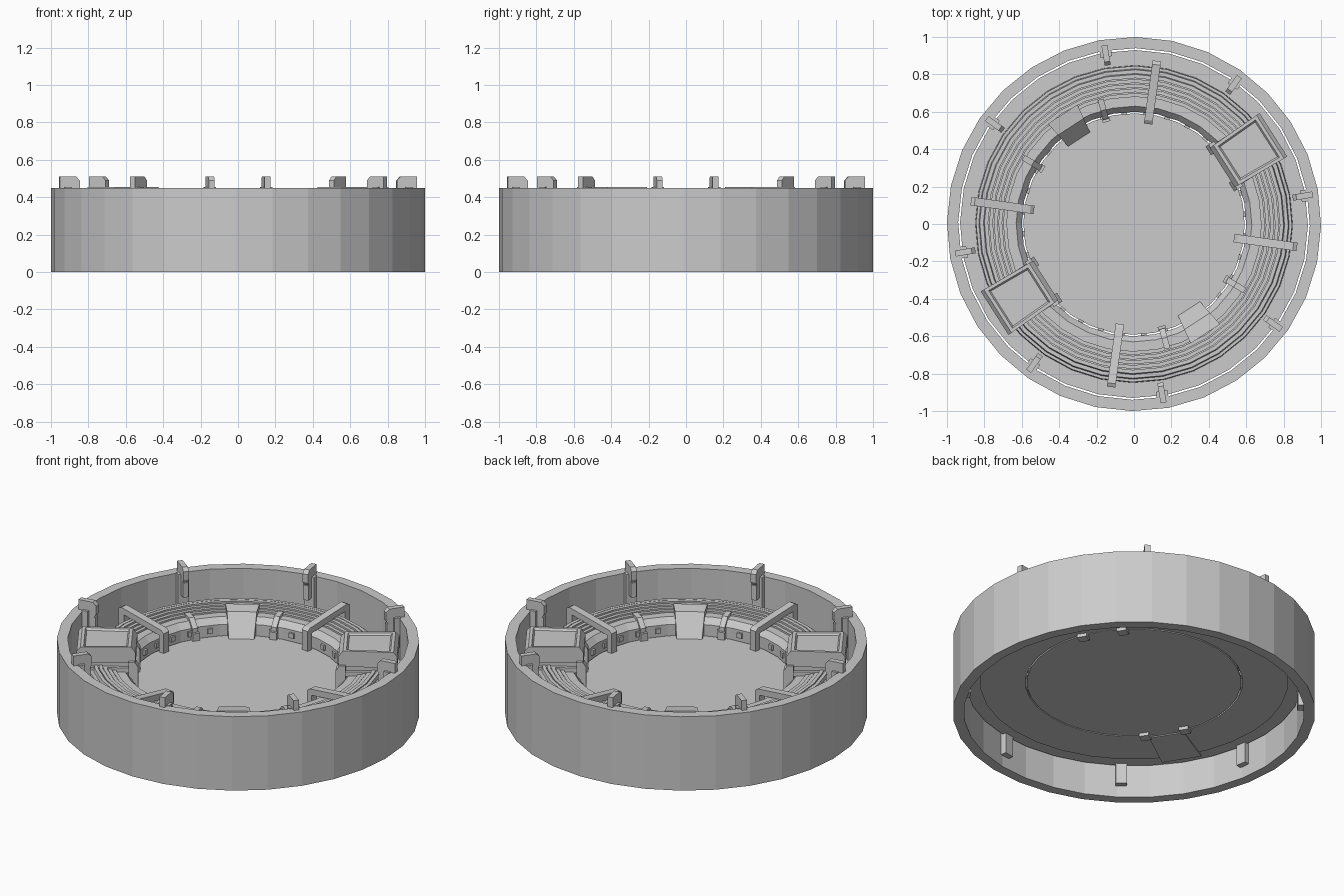
import bpy, bmesh, math
from mathutils import Matrix

cube = bpy.data.objects.get("Cube")
if cube:
    bpy.data.objects.remove(cube, do_unlink=True)

GREY = (0.6, 0.6, 0.6, 1)
grey = bpy.data.materials.new("light_grey")
grey.use_nodes = True
grey.diffuse_color = GREY
grey.node_tree.nodes["Principled BSDF"].inputs["Base Color"].default_value = GREY

SIDES = 32
TURN = math.radians(-0.6)


def finish(name, bm):
    bmesh.ops.recalc_face_normals(bm, faces=bm.faces)
    mesh = bpy.data.meshes.new(name)
    bm.to_mesh(mesh)
    bm.free()
    mesh.materials.append(grey)
    obj = bpy.data.objects.new(name, mesh)
    bpy.context.collection.objects.link(obj)
    return obj


def lathe(name, profile):
    """Sweep a closed (radius, height) outline round the z axis."""
    bm = bmesh.new()
    loops = []
    for i in range(SIDES):
        a = TURN + math.tau * i / SIDES
        loops.append([bm.verts.new((r * math.cos(a), r * math.sin(a), z)) for r, z in profile])
    n = len(profile)
    for i, here in enumerate(loops):
        there = loops[(i + 1) % SIDES]
        for j in range(n):
            k = (j + 1) % n
            bm.faces.new((here[j], there[j], there[k], here[k]))
    return finish(name, bm)


def slab(name, outline, width, angle, shift=0.0, flare=0.0):
    """Extrude a (radius, height) outline sideways and turn it to an angle."""
    bm = bmesh.new()
    first = outline[0][0]
    sides = []
    for s in (-1, 1):
        sides.append([bm.verts.new((r, shift + s * (width / 2 + flare * (r - first)), z)) for r, z in outline])
    n = len(outline)
    bm.faces.new(sides[0])
    bm.faces.new(sides[1])
    for j in range(n):
        k = (j + 1) % n
        bm.faces.new((sides[0][j], sides[0][k], sides[1][k], sides[1][j]))
    bm.transform(Matrix.Rotation(math.radians(angle), 4, "Z"))
    return finish(name, bm)


def block(name, r0, r1, z0, z1, width, angle, shift=0.0):
    return slab(name, [(r0, z0), (r1, z0), (r1, z1), (r0, z1)], width, angle, shift)


# Outer wall and floor
lathe("outer_wall", [(0.94, 0), (1, 0), (1, 0.45), (0.94, 0.45)])
lathe("outer_floor", [(0.84, 0.195), (0.93, 0.195), (0.93, 0.215), (0.84, 0.215)])

bm = bmesh.new()
bmesh.ops.create_cone(bm, cap_ends=True, segments=SIDES, radius1=0.592, radius2=0.592, depth=0.015)
bm.transform(Matrix.Translation((0, 0, 0.197)) @ Matrix.Rotation(TURN, 4, "Z"))
finish("centre_floor", bm)

# Stepped ring, with raised ribs along its top
ring = [(0.85, 0.19), (0.6, 0.19), (0.6, 0.27), (0.63, 0.305), (0.68, 0.305)]
for r, z in ((0.68, 0.315), (0.705, 0.322), (0.73, 0.329), (0.755, 0.336)):
    ring += [(r, z), (r + 0.02, z), (r + 0.02, z - 0.01), (r + 0.025, z - 0.01)]
ring += [(0.78, 0.335), (0.8, 0.335), (0.805, 0.315), (0.825, 0.315), (0.83, 0.29), (0.845, 0.29)]
lathe("stepped_ring", ring)

# Small square studs on the inner face of the ring
for i in range(SIDES):
    block("ring_stud", 0.585, 0.605, 0.225, 0.255, 0.03, math.degrees(TURN) + 360 * (i + 0.5) / SIDES)

# Eight clips along the inside of the wall
for i in range(8):
    a = 9.4 + 45 * i
    slab("clip_hook", [(0.885, 0.4), (0.94, 0.4), (0.94, 0.45), (0.968, 0.45),
                       (0.968, 0.51), (0.88, 0.51), (0.86, 0.49), (0.86, 0.44)], 0.032, a)
    block("clip_leg", 0.905, 0.942, 0.07, 0.455, 0.062, a)
    block("clip_foot", 0.865, 0.91, 0.33, 0.42, 0.032, a)

# Four arched braces across the ring
for i in range(4):
    slab("ring_brace", [(0.54, 0.2), (0.575, 0.2), (0.575, 0.305), (0.84, 0.345), (0.84, 0.2),
                        (0.88, 0.2), (0.88, 0.375), (0.86, 0.385), (0.56, 0.34), (0.54, 0.325)],
         0.045, 82 + 90 * i)

for side in (0, 180):
    # Wedge block with a narrow rib on either side
    slab("wedge_block", [(0.54, 0.205), (0.7, 0.205), (0.7, 0.345), (0.62, 0.335)], 0.14, 123 + side, flare=0.15)
    for a in (105, 149):
        slab("ring_rib", [(0.58, 0.205), (0.69, 0.205), (0.69, 0.325), (0.63, 0.32), (0.58, 0.275)], 0.032, a + side)
        block("rib_foot", 0.565, 0.59, 0.205, 0.25, 0.042, a + side)

    # Console box with a recessed, framed lid
    c = 32.6 + side
    slab("console_body", [(0.59, 0.19), (0.85, 0.19), (0.87, 0.38), (0.575, 0.38)], 0.22, c)
    lid = slab("console_lid", [(0.56, 0.36), (0.885, 0.36), (0.885, 0.43), (0.865, 0.455), (0.585, 0.455), (0.56, 0.42)],
               0.25, c, flare=0.04)
    bm = bmesh.new()
    bm.from_mesh(lid.data)
    top = [f for f in bm.faces if f.normal.z > 0.99]
    bmesh.ops.inset_region(bm, faces=top, thickness=0.025)
    bmesh.ops.inset_region(bm, faces=top, thickness=0.012, depth=-0.012)
    bm.to_mesh(lid.data)
    bm.free()
    for s in (-1, 1):
        slab("console_bracket", [(0.545, 0.17), (0.6, 0.17), (0.6, 0.37), (0.565, 0.37), (0.545, 0.34)],
             0.055, c, s * 0.115)
        block("console_side_rail", 0.6, 0.86, 0.3, 0.33, 0.02, c, s * 0.12)

# Access panel under one console
slab("under_panel", [(0.6, 0.184), (0.88, 0.184), (0.88, 0.193), (0.6, 0.193)], 0.2, 212.6, flare=0.05)
